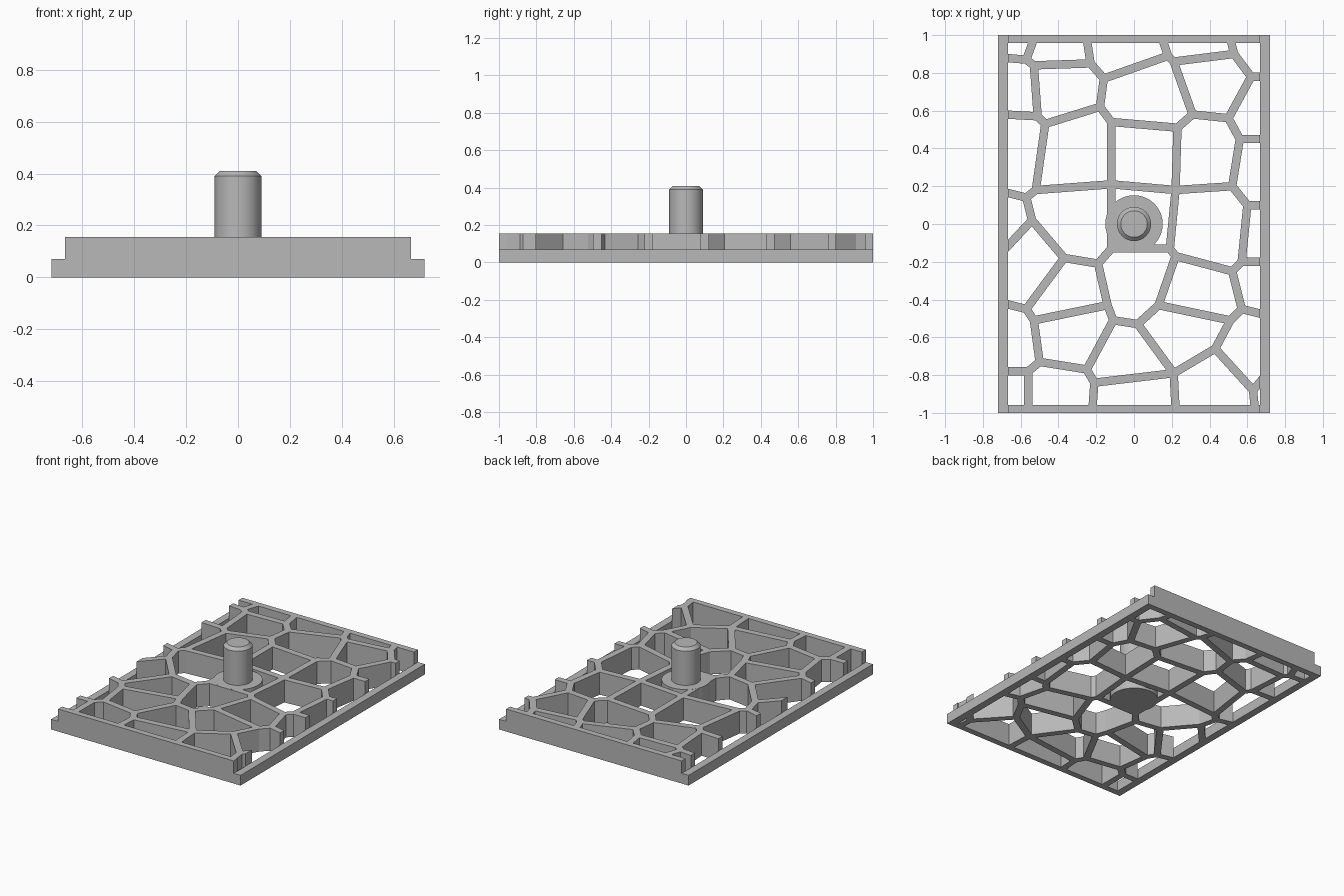
import bpy
import bmesh
import math
from mathutils import Vector

HALF_X, HALF_Y = 0.72, 1.0
PLATE_TOP, RAIL_TOP = 0.155, 0.07
HALF_STRUT = 0.022

# Strut junctions inside the plate, in hundredths
JUNCTIONS = dict(
    a=(-57, 87), b=(-53, 84), c=(-51, 57), d=(-47, 53), e=(-23, 85),
    f=(-16, 77), g=(-18, 62), h=(18, 89), i=(21, 86), j=(53, 90),
    k=(62, 78), l=(50, 56), m=(31, 58), n=(23, 51), o=(-12, 54),
    p=(56, 45), q=(52, 20), r=(22, 18), s=(-12, 21), t=(60, 10),
    u=(57, -20), v=(52, -25), w=(22, -17), x=(19, -13), y=(-12, -13),
    z=(-19, -21), A=(-57, 14), B=(-52, 18), C=(-54, 2), D=(-37, -18),
    E=(-57, -45), F=(-53, -51), G=(-14, -43), H=(-11, -51), I=(2, -53),
    J=(13, -43), K=(57, -45), L=(51, -51), M=(43, -66), N=(21, -79),
    O=(63, -88), P=(-50, -73), Q=(-56, -78), R=(-25, -77), S=(-21, -84))

# Where struts meet the frame; the two letters give the side and the order
EDGE_X, EDGE_Y = 69, 98
for name, row in zip("abcdef", zip((88, 58, 17, -14, -42, -78),
                                   (78, 45, 10, -20, -48, -81))):
    JUNCTIONS["l" + name] = (-EDGE_X, row[0])
    JUNCTIONS["r" + name] = (EDGE_X, row[1])
for name, row in zip("abcd", zip((-53, -25, 15, 51), (-56, -22, 22, 64))):
    JUNCTIONS["t" + name] = (row[0], EDGE_Y)
    JUNCTIONS["b" + name] = (row[1], -EDGE_Y)
for side, sy in (("t", 1), ("b", -1)):
    JUNCTIONS[side + "l"] = (-EDGE_X, sy * EDGE_Y)
    JUNCTIONS[side + "r"] = (EDGE_X, sy * EDGE_Y)

# Openings along the frame, each listed clockwise by its junctions
OUTER_CELLS = [
    "tl ta a la", "ta tb e b a", "tb tc h f e", "tc td j i h",
    "td tr ra k j", "ra rb p l k", "rb rc t q p", "rc rd u t",
    "rd re K v u", "re rf O M L K", "rf br bd O", "bd bc N M O",
    "bc bb S N", "bb ba Q P R S", "ba bl lf Q", "lf le E F P Q",
    "le ld C D E", "ld lc A C", "lc lb c d B A", "lb la a b c"]

# Openings surrounded by struts only
INNER_CELLS = [
    "b e f g d c", "f h i m n o g", "i j k l m", "d g o s B", "o n r s",
    "m l p q r n", "B s y z D C A", "s r x y", "r q t u v w x",
    "w v K L J", "y x w J I H G z", "D z G F E", "F G H R P",
    "H I N S R", "J L M N I"]

grey = bpy.data.materials.new("plain_grey")
grey.use_nodes = True
grey.diffuse_color = (0.48, 0.48, 0.48, 1)
grey.node_tree.nodes["Principled BSDF"].inputs["Base Color"].default_value = grey.diffuse_color


def make_object(name, bm):
    bmesh.ops.recalc_face_normals(bm, faces=bm.faces)
    mesh = bpy.data.meshes.new(name)
    bm.to_mesh(mesh)
    bm.free()
    mesh.materials.append(grey)
    obj = bpy.data.objects.new(name, mesh)
    bpy.context.collection.objects.link(obj)
    return obj


def prism(bm, points, low, high):
    face = bm.faces.new([bm.verts.new((p[0], p[1], low)) for p in points])
    new = bmesh.ops.extrude_face_region(bm, geom=[face])["geom"]
    verts = [v for v in new if isinstance(v, bmesh.types.BMVert)]
    bmesh.ops.translate(bm, verts=verts, vec=(0, 0, high - low))


def rectangle(x0, x1, y0, y1):
    return [(x0, y0), (x1, y0), (x1, y1), (x0, y1)]


def inset(points, distance):
    # Move every side of a clockwise polygon inward
    result = []
    for k, here in enumerate(points):
        d1 = (here - points[k - 1]).normalized()
        d2 = (points[(k + 1) % len(points)] - here).normalized()
        n1, n2 = Vector((d1.y, -d1.x)), Vector((d2.y, -d2.x))
        result.append(here + (n1 + n2) * distance / (1 + n1.dot(n2)))
    return result


def turned(name, profile):
    # Spin a radius and height profile about the vertical axis
    bm = bmesh.new()
    verts = [bm.verts.new((r, 0, z)) for r, z in profile]
    edges = [bm.edges.new(pair) for pair in zip(verts, verts[1:])]
    bmesh.ops.spin(bm, geom=verts + edges, cent=(0, 0, 0), axis=(0, 0, 1),
                   angle=math.tau, steps=64)
    bmesh.ops.remove_doubles(bm, verts=bm.verts, dist=1e-4)
    obj = make_object(name, bm)
    bpy.ops.object.select_all(action="DESELECT")
    obj.select_set(True)
    bpy.context.view_layer.objects.active = obj
    bpy.ops.object.shade_smooth_by_angle(angle=math.radians(30))


def cut(target, cutter):
    cutter.hide_render = True
    mod = target.modifiers.new("cut", "BOOLEAN")
    mod.operation = "DIFFERENCE"
    mod.solver = "EXACT"
    mod.object = cutter
    bpy.context.view_layer.objects.active = target
    bpy.ops.object.modifier_apply(modifier=mod.name)
    bpy.data.objects.remove(cutter)


default_cube = bpy.data.objects.get("Cube")
if default_cube:
    bpy.data.objects.remove(default_cube)

# Plate with its irregular openings
bm = bmesh.new()
prism(bm, rectangle(-HALF_X, HALF_X, -HALF_Y, HALF_Y), 0, PLATE_TOP)
plate = make_object("lattice_plate", bm)

bm = bmesh.new()
for cell in OUTER_CELLS + INNER_CELLS:
    corners = [Vector(JUNCTIONS[name]) / 100 for name in cell.split()]
    prism(bm, inset(corners, HALF_STRUT), -0.1, 0.3)
cut(plate, make_object("opening_cutter", bm))

# Lowered rails along both long sides
bm = bmesh.new()
for side in (-1, 1):
    prism(bm, rectangle(side * 0.667, side * 0.8, -1.1, 1.1), RAIL_TOP, 0.3)
cut(plate, make_object("rail_cutter", bm))

# Round hub and chamfered pin in the middle
HUB_TOP = PLATE_TOP + 0.0005
turned("hub_disc", [(0, 0), (0.152, 0), (0.152, HUB_TOP), (0, HUB_TOP)])
turned("centre_pin", [(0, 0.1), (0.09, 0.1), (0.09, 0.39), (0.07, 0.41), (0, 0.41)])
